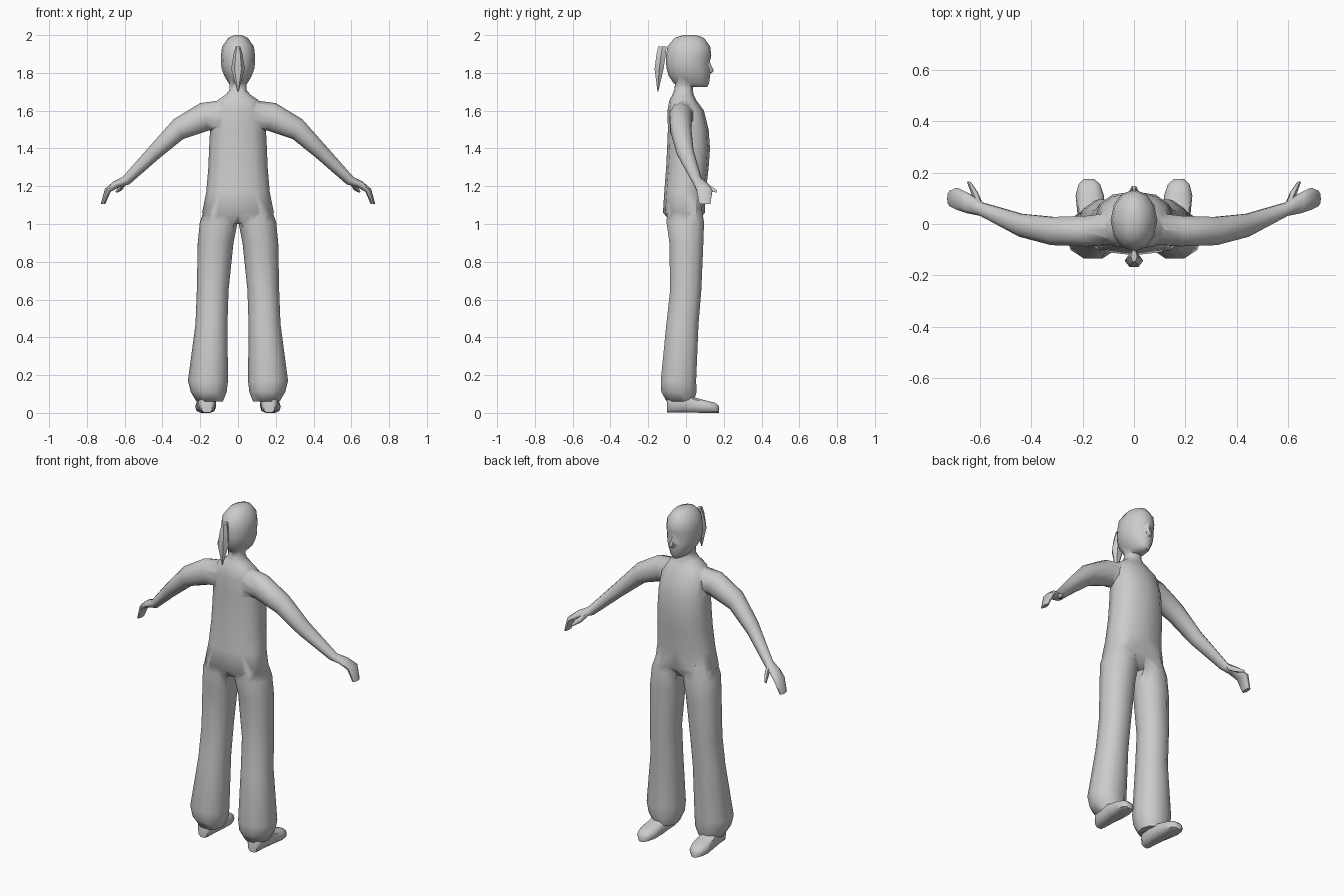
import bpy, bmesh, math
from mathutils import Vector

old = bpy.data.objects.get("Cube")
if old:
    bpy.data.objects.remove(old, do_unlink=True)

GREY = (0.6, 0.6, 0.6, 1)
grey = bpy.data.materials.new("plain grey")
grey.use_nodes = True
grey.diffuse_color = GREY
grey.node_tree.nodes["Principled BSDF"].inputs["Base Color"].default_value = GREY


def loft(name, rings, sides=12, power=1.0):
    """Skin a closed tube over rings given as (centre, half axis, half axis)."""
    bm = bmesh.new()
    loops = []
    for c, u, v in rings:
        loop = []
        for i in range(sides):
            a = 2 * math.pi * i / sides
            ca, sa = math.cos(a), math.sin(a)
            ca = math.copysign(abs(ca) ** power, ca)
            sa = math.copysign(abs(sa) ** power, sa)
            loop.append(bm.verts.new(Vector(c) + Vector(u) * ca + Vector(v) * sa))
        loops.append(loop)
    for a, b in zip(loops, loops[1:]):
        for i in range(sides):
            j = (i + 1) % sides
            bm.faces.new((a[i], a[j], b[j], b[i]))
    bm.faces.new(loops[0])
    bm.faces.new(loops[-1])
    bmesh.ops.recalc_face_normals(bm, faces=bm.faces)
    mesh = bpy.data.meshes.new(name)
    bm.to_mesh(mesh)
    bm.free()
    mesh.materials.append(grey)
    ob = bpy.data.objects.new(name, mesh)
    bpy.context.collection.objects.link(ob)
    return ob


def level(z, x0, x1, y0, y1):
    """Horizontal ring from its extents."""
    return (((x0 + x1) / 2, (y0 + y1) / 2, z), ((x1 - x0) / 2, 0, 0), (0, (y1 - y0) / 2, 0))


def slant(side, top, low, y0, y1):
    """Ring spanning an upper and a lower (x, z) edge point."""
    t, b = Vector((side * top[0], 0, top[1])), Vector((side * low[0], 0, low[1]))
    return ((t + b) / 2 + Vector((0, (y0 + y1) / 2, 0)), (t - b) / 2, (0, (y1 - y0) / 2, 0))


def smooth(ob, angle):
    bpy.ops.object.select_all(action='DESELECT')
    ob.select_set(True)
    bpy.context.view_layer.objects.active = ob
    bpy.ops.object.shade_smooth_by_angle(angle=math.radians(angle))


# Torso and neck: height, half width, back, front
torso = [(1.0, .14, -.07, .06), (1.06, .19, -.122, .10), (1.17, .168, -.115, .105),
         (1.3, .157, -.105, .12), (1.4, .153, -.10, .127), (1.5, .148, -.096, .12),
         (1.6, .14, -.098, .095), (1.655, .11, -.088, .055), (1.685, .065, -.072, .04),
         (1.71, .045, -.062, .036), (1.77, .045, -.055, .04)]
body = loft("body", [level(z, -w, w, b, f) for z, w, b, f in torso], 12, 0.85)

# Head, with a slight dip at the eyes
head = [(1.725, .03, -.04, .112), (1.745, .05, -.065, .122), (1.785, .073, -.092, .128),
        (1.82, .086, -.102, .13), (1.85, .09, -.106, .124), (1.89, .091, -.106, .134),
        (1.94, .084, -.098, .128), (1.985, .052, -.06, .095), (2.0, .02, -.015, .055)]
parts = [loft("head", [level(z, -w, w, b, f) for z, w, b, f in head], 12)]
parts.append(loft("nose", [level(1.797, -.014, .014, .11, .134), level(1.81, -.017, .017, .11, .15),
                           level(1.86, -.007, .007, .10, .126)], 6))

for side, label in ((1, "left"), (-1, "right")):
    # Arm running into a mitten hand
    arm = [((.05, 1.66), (.05, 1.5), -.08, .05), ((.2, 1.64), (.155, 1.495), -.09, .035),
           ((.34, 1.555), (.29, 1.45), -.085, .03), ((.46, 1.42), (.42, 1.345), -.052, .042),
           ((.61, 1.25), (.575, 1.21), .03, .085), ((.66, 1.225), (.63, 1.195), .04, .12),
           ((.705, 1.185), (.675, 1.17), .055, .142), ((.727, 1.105), (.703, 1.105), .068, .13)]
    parts.append(loft(label + "_arm", [slant(side, *r) for r in arm], 10))
    # Thumb
    thumb = [(.605, .085, 1.215, .014), (.622, .125, 1.19, .014), (.642, .163, 1.172, .007)]
    parts.append(loft(label + "_thumb", [((side * x, y, z), (r, 0, 0), (0, r * .4, r))
                                         for x, y, z, r in thumb], 6))
    # Flared trouser leg: height, inner, outer, back, front
    leg = [(1.1, .012, .17, -.10, .085), (1.01, .002, .202, -.108, .10), (.9, .024, .213, -.092, .096),
           (.65, .05, .218, -.088, .085), (.47, .056, .225, -.108, .07), (.17, .053, .265, -.138, .058),
           (.11, .06, .25, -.135, .06), (.06, .08, .22, -.105, .045)]
    rings = [level(z, *sorted((side * a, side * b)), y0, y1) for z, a, b, y0, y1 in leg]
    parts.append(loft(label + "_leg", rings, 10, 0.9))
    # Shoe
    shoe = [(-.1, .165, .03, .08), (-.08, .165, .045, .12), (-.01, .166, .05, .12),
            (.04, .168, .052, .085), (.11, .172, .055, .066), (.155, .174, .042, .055), (.175, .175, .02, .035)]
    ob = loft(label + "_shoe", [((side * x, y, h / 2 + .003), (w, 0, 0), (0, 0, h / 2))
                                for y, x, w, h in shoe], 10, 0.7)
    smooth(ob, 50)

# Weld the limbs and head onto the body
bpy.context.view_layer.objects.active = body
for ob in parts:
    mod = body.modifiers.new("weld", 'BOOLEAN')
    mod.operation = 'UNION'
    mod.solver = 'EXACT'
    mod.object = ob
    bpy.ops.object.modifier_apply(modifier=mod.name)
    bpy.data.objects.remove(ob, do_unlink=True)
smooth(body, 60)

# Ponytail
tail = [(1.94, .012, -.15, -.10), (1.9, .024, -.16, -.103), (1.82, .036, -.17, -.115), (1.70, .003, -.151, -.147)]
smooth(loft("ponytail", [level(z, -w, w, b, f) for z, w, b, f in tail], 6), 40)

# Rest the soles on the ground
for ob in bpy.context.collection.objects:
    if ob.name.endswith("_shoe"):
        low = min(v.co.z for v in ob.data.vertices)
        for v in ob.data.vertices:
            v.co.z -= low
